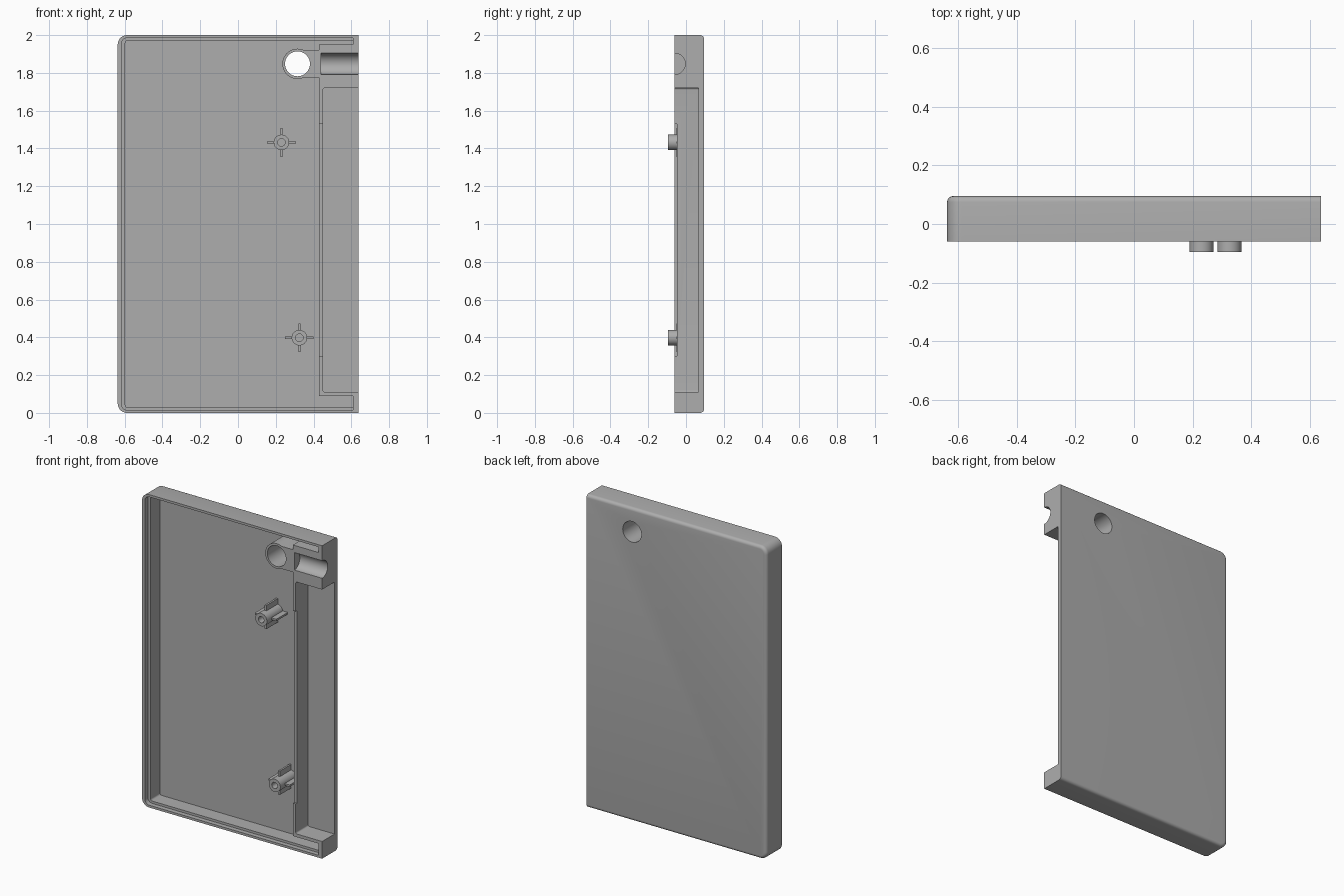
import bpy, bmesh, math
from mathutils import Matrix, Vector

cube = bpy.data.objects.get("Cube")
if cube:
    bpy.data.objects.remove(cube, do_unlink=True)

FRONT, FLOOR, BACK = -0.06, 0.065, 0.095
LEFT, RIGHT, OPEN = -0.637, 0.637, -0.15
HOLE_X, HOLE_Z = 0.315, 1.848

grey = bpy.data.materials.new("plain grey plastic")
grey.use_nodes = True
colour = (0.42, 0.42, 0.42, 1)
grey.diffuse_color = colour
grey.node_tree.nodes["Principled BSDF"].inputs["Base Color"].default_value = colour


def finish(bm, name):
    bmesh.ops.recalc_face_normals(bm, faces=bm.faces)
    mesh = bpy.data.meshes.new(name)
    bm.to_mesh(mesh)
    bm.free()
    mesh.materials.append(grey)
    obj = bpy.data.objects.new(name, mesh)
    bpy.context.collection.objects.link(obj)
    return obj


def round_edges(bm, edges, radius, steps):
    bmesh.ops.bevel(bm, geom=edges, offset=radius, segments=steps,
                    profile=0.5, affect='EDGES')


def box(name, x, y, z, corner=0, left_only=False, back=0):
    """Box from (low, high) pairs, with optional rounded corners and back edge."""
    bm = bmesh.new()
    bmesh.ops.create_cube(bm, size=1)
    for v in bm.verts:
        v.co = Vector([r[0] if c < 0 else r[1] for c, r in zip(v.co, (x, y, z))])
    if corner:
        edges = [e for e in bm.edges
                 if abs(e.verts[0].co.y - e.verts[1].co.y) > 1e-4
                 and (not left_only or e.verts[0].co.x < 0)]
        round_edges(bm, edges, corner, 8)
    if back:
        edges = [e for e in bm.edges
                 if all(v.co.y > y[1] - 1e-4 for v in e.verts)
                 and not all(v.co.x > x[1] - 1e-4 for v in e.verts)]
        round_edges(bm, edges, back, 5)
    return finish(bm, name)


def cylinder(name, radius, start, end):
    a, b = Vector(start), Vector(end)
    turn = (b - a).to_track_quat('Z', 'Y').to_matrix().to_4x4()
    bm = bmesh.new()
    bmesh.ops.create_cone(bm, cap_ends=True, segments=48, radius1=radius, radius2=radius,
                          depth=(b - a).length,
                          matrix=Matrix.Translation((a + b) / 2) @ turn)
    return finish(bm, name)


def combine(target, tool, operation='DIFFERENCE'):
    tool.hide_render = True
    mod = target.modifiers.new("combine", 'BOOLEAN')
    mod.operation, mod.object, mod.solver = operation, tool, 'EXACT'
    bpy.context.view_layer.objects.active = target
    bpy.ops.object.modifier_apply(modifier=mod.name)
    bpy.data.objects.remove(tool, do_unlink=True)


def smooth(obj):
    bpy.ops.object.select_all(action='DESELECT')
    obj.select_set(True)
    bpy.context.view_layer.objects.active = obj
    bpy.ops.object.shade_smooth_by_angle(angle=math.radians(30))


# Shell with rounded left corners and softened back rim
shell = box("case_shell", (LEFT, RIGHT), (FRONT, BACK), (0, 2),
            corner=0.05, left_only=True, back=0.02)

# Main cavity, its stepped rim, and the slots that carry on past it
for inset_x, inset_z, depth, radius in ((0.021, 0.015, -0.03, 0.03),
                                        (0.04, 0.03, FLOOR, 0.012)):
    combine(shell, box("cavity", (LEFT + inset_x, 0.43), (OPEN, depth),
                       (inset_z, 2 - inset_z), corner=radius, left_only=True))
    for low, high in ((inset_z, 0.09), (1.95, 2 - inset_z)):
        combine(shell, box("slot", (0.38, 0.61), (OPEN, depth), (low, high)))

# Side bay open to the right, and the lowered stretch of its divider
combine(shell, box("bay", (0.45, 0.8), (OPEN, FLOOR), (0.11, 1.72), corner=0.01))
combine(shell, box("notch", (0.42, 0.46), (OPEN, -0.048), (0.30, 1.53)))

# Ring boss joined to the upper block, half-round cable groove, through hole
combine(shell, cylinder("ring", 0.08, (HOLE_X, FRONT, HOLE_Z),
                        (HOLE_X, 0.08, HOLE_Z)), 'UNION')
combine(shell, box("web", (HOLE_X, 0.435), (FRONT, 0.08), (1.776, 1.92)), 'UNION')
combine(shell, cylinder("groove", 0.056, (0.44, FRONT, HOLE_Z), (0.8, FRONT, HOLE_Z)))
combine(shell, cylinder("hole", 0.066, (HOLE_X, OPEN, HOLE_Z), (HOLE_X, 0.2, HOLE_Z)))
smooth(shell)

# Screw posts with four cross ribs
for label, px, pz in (("upper", 0.23, 1.432), ("lower", 0.325, 0.398)):
    post = cylinder(label + "_screw_post", 0.041, (px, -0.095, pz), (px, 0.075, pz))
    for long_x, long_z in ((0.076, 0.006), (0.006, 0.076)):
        combine(post, box("rib", (px - long_x, px + long_x), (-0.05, 0.075),
                          (pz - long_z, pz + long_z)), 'UNION')
    combine(post, cylinder("bore", 0.02, (px, OPEN, pz), (px, 0.05, pz)))
    smooth(post)
